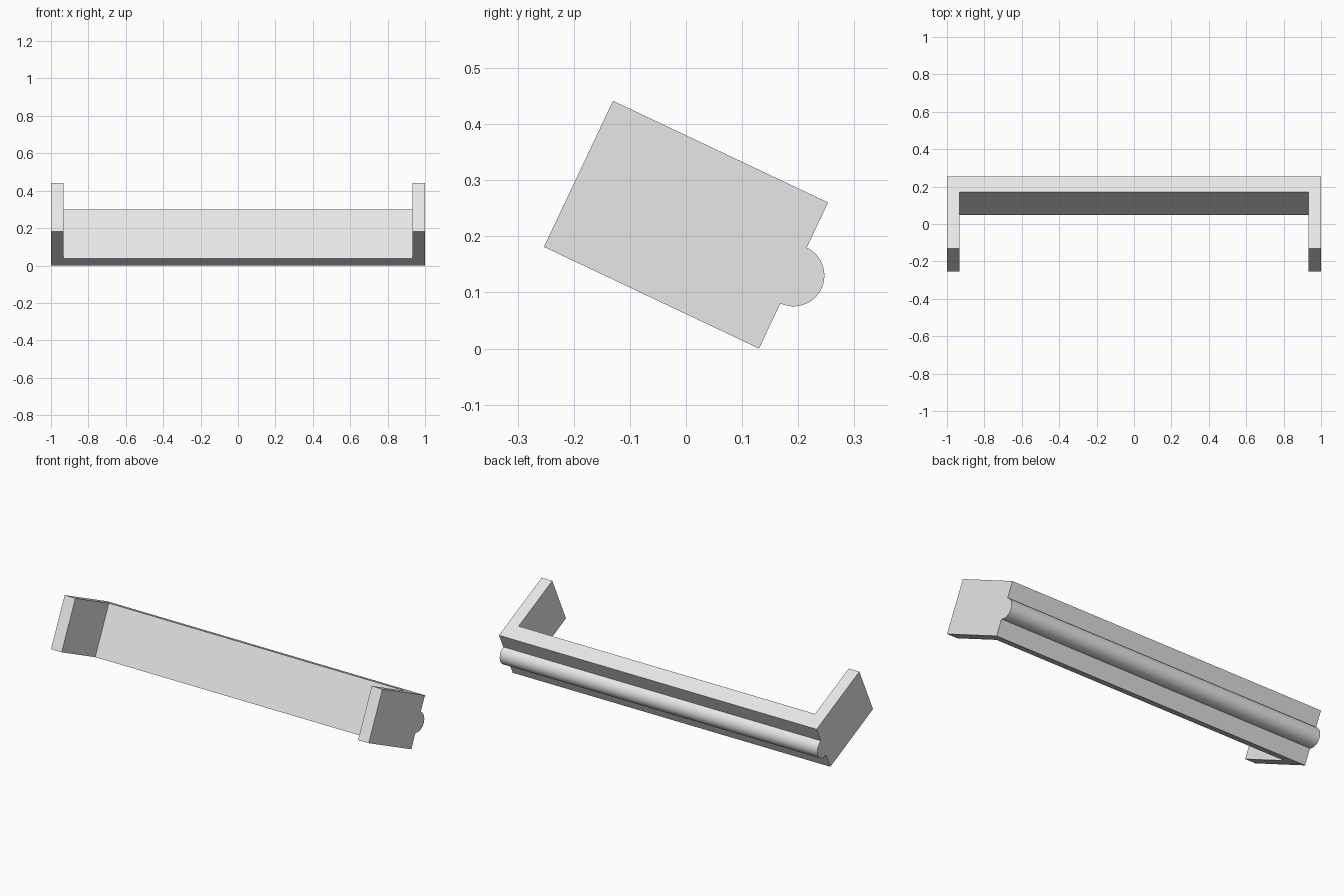
import bpy, bmesh, math
from mathutils import Matrix, Vector

cube = bpy.data.objects.get("Cube")
if cube:
    bpy.data.objects.remove(cube)

# Overall sizes, in the untilted frame
HALF_W, HALF_D, HALF_H = 1.0, 0.212, 0.144
BAR, ARM, RADIUS = 0.09, 0.067, 0.055
TILT = math.radians(25.3)
LIFT = HALF_D * math.sin(TILT) + HALF_H * math.cos(TILT)
PLACE = Matrix.Translation((0, 0, LIFT)) @ Matrix.Rotation(-TILT, 4, "X")

grey = bpy.data.materials.new("light_grey")
grey.use_nodes = True
grey.diffuse_color = (0.8, 0.8, 0.8, 1)
grey.node_tree.nodes["Principled BSDF"].inputs["Base Color"].default_value = (0.8, 0.8, 0.8, 1)


def extrude_profile(name, points, direction, drop=None):
    """Extrude a closed profile, then tilt it; drop removes hidden faces."""
    bm = bmesh.new()
    face = bm.faces.new([bm.verts.new(p) for p in points])
    result = bmesh.ops.extrude_face_region(bm, geom=[face], use_keep_orig=True)
    moved = [g for g in result["geom"] if isinstance(g, bmesh.types.BMVert)]
    bmesh.ops.translate(bm, verts=moved, vec=Vector(direction))
    bmesh.ops.recalc_face_normals(bm, faces=bm.faces)
    if drop:
        hidden = [f for f in bm.faces if drop(f)]
        bmesh.ops.delete(bm, geom=hidden, context="FACES")
    bm.transform(PLACE)
    mesh = bpy.data.meshes.new(name)
    bm.to_mesh(mesh)
    bm.free()
    mesh.materials.append(grey)
    obj = bpy.data.objects.new(name, mesh)
    bpy.context.collection.objects.link(obj)
    return obj


# U-shaped body: long bar at the back with an arm at each end
inner_x, inner_y = HALF_W - ARM, HALF_D - BAR
half = [(HALF_W, HALF_D), (HALF_W, -HALF_D), (inner_x, -HALF_D), (inner_x, inner_y)]
outline = half + [(-x, y) for x, y in reversed(half)]
extrude_profile("bracket_body", [(x, y, -HALF_H) for x, y in outline], (0, 0, 2 * HALF_H))

# Half-round rail along the middle of the back
STEPS = 32
arc = [math.pi * i / STEPS - math.pi / 2 for i in range(STEPS + 1)]
rail = extrude_profile(
    "back_rail",
    [(-HALF_W, HALF_D + RADIUS * math.cos(a), RADIUS * math.sin(a)) for a in arc],
    (2 * HALF_W, 0, 0),
    drop=lambda f: f.normal.y < -0.9,
)
bpy.ops.object.select_all(action="DESELECT")
rail.select_set(True)
bpy.context.view_layer.objects.active = rail
bpy.ops.object.shade_smooth_by_angle(angle=math.radians(30))
